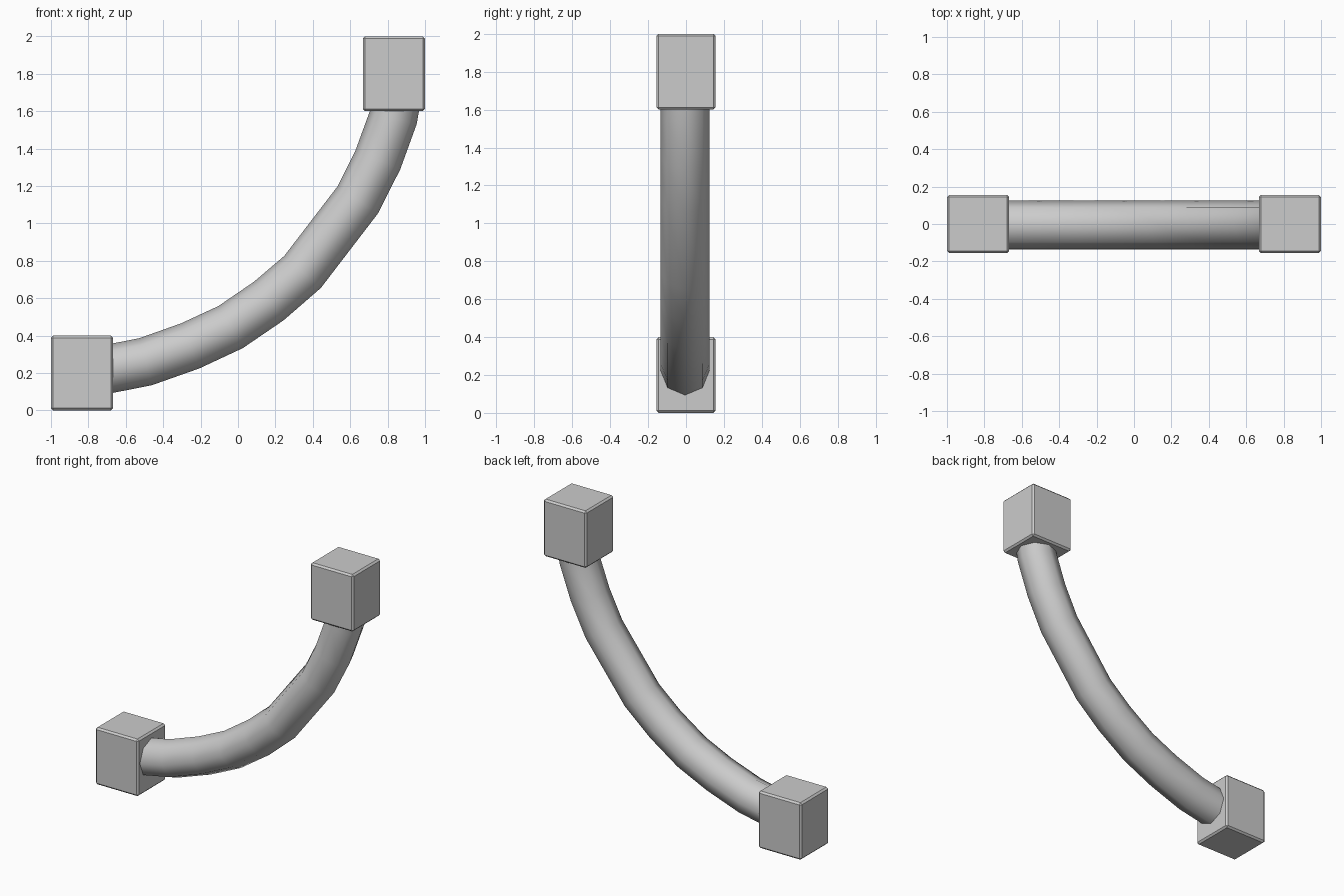
import bpy, bmesh, math
from mathutils import Vector

if "Cube" in bpy.data.objects:
    bpy.data.objects.remove(bpy.data.objects["Cube"])


def end_block(name, x, z):
    # chamfered end block
    bpy.ops.mesh.primitive_cube_add(size=1, location=(x, 0, z))
    ob = bpy.context.object
    ob.name = name
    ob.scale = (0.333, 0.312, 0.4)
    bpy.ops.object.transform_apply(location=False, rotation=False, scale=True)
    bev = ob.modifiers.new("chamfer", 'BEVEL')
    bev.width = 0.012
    bev.segments = 1
    return ob


def tube(name, path, radius, sides, y):
    # eight-sided tube swept along a path in the xz plane
    pts = [Vector((x, y, z)) for x, z in path]
    bm = bmesh.new()
    rings = []
    for i, p in enumerate(pts):
        t = (pts[min(i + 1, len(pts) - 1)] - pts[max(i - 1, 0)]).normalized()
        n = Vector((-t.z, 0, t.x))
        rings.append([bm.verts.new(p + radius * (math.cos(a) * n + math.sin(a) * Vector((0, 1, 0))))
                      for a in (2 * math.pi * k / sides for k in range(sides))])
    for a, b in zip(rings, rings[1:]):
        for k in range(sides):
            j = (k + 1) % sides
            bm.faces.new((a[k], a[j], b[j], b[k]))
    bm.faces.new(rings[0])
    bm.faces.new(rings[-1])
    bmesh.ops.recalc_face_normals(bm, faces=bm.faces)
    me = bpy.data.meshes.new(name)
    bm.to_mesh(me)
    bm.free()
    ob = bpy.data.objects.new(name, me)
    bpy.context.collection.objects.link(ob)
    bpy.ops.object.select_all(action='DESELECT')
    ob.select_set(True)
    bpy.context.view_layer.objects.active = ob
    bpy.ops.object.shade_smooth_by_angle(angle=math.radians(50))
    return ob


# blocks at the two ends
end_block("lower_block", -0.8335, 0.2)
end_block("upper_block", 0.8335, 1.8)

# curved pipe between the blocks
tube("curved_pipe",
     [(-0.75, 0.21), (-0.495, 0.26), (-0.255, 0.345), (-0.04, 0.445),
      (0.165, 0.585), (0.345, 0.74), (0.64, 1.125), (0.748, 1.34),
      (0.83, 1.565), (0.862, 1.75)],
     0.13, 8, -0.005)
